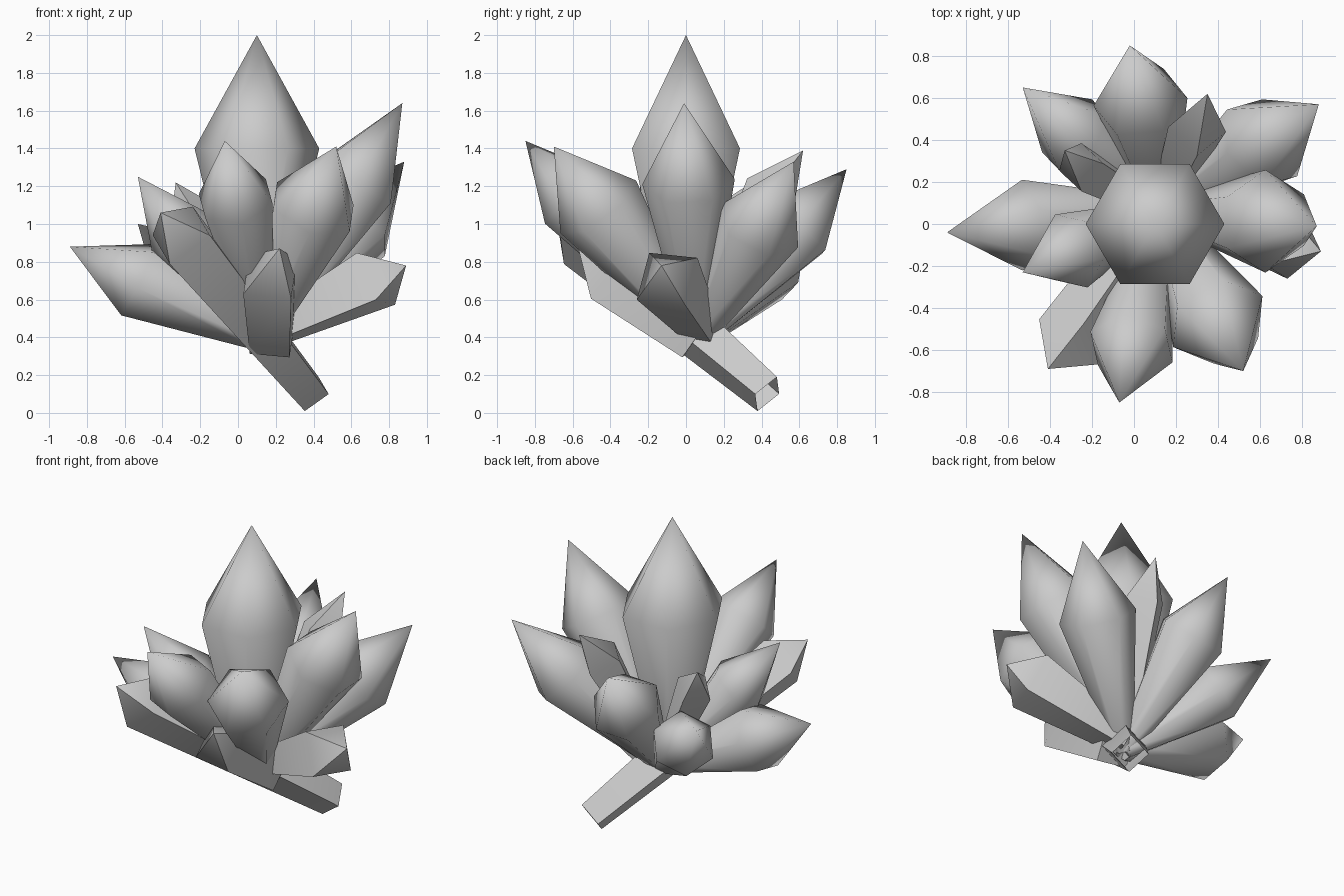
import bpy, bmesh, math
from mathutils import Vector

cube = bpy.data.objects.get("Cube")
if cube:
    bpy.data.objects.remove(cube)

stone = bpy.data.materials.new("grey_crystal")
stone.use_nodes = True
stone.diffuse_color = (0.6, 0.6, 0.6, 1)
stone.node_tree.nodes["Principled BSDF"].inputs["Base Color"].default_value = (0.6, 0.6, 0.6, 1)

ROOT = Vector((0.13, 0.06, 0.38))


def crystal(name, tip, radius, waist, sides=6, turn=0, root=ROOT, root_radius=0.06,
            sharp_ridges=False, open_root=False):
    """Prism widening from root to the waist centre, closed by a pyramid to the tip."""
    root, tip, waist = Vector(root), Vector(tip), Vector(waist)
    along = (waist - root).normalized()
    side = (Vector((1, 0, 0)) - along * along.x).normalized()
    other = along.cross(side)
    bm = bmesh.new()

    def ring(centre, r):
        angles = [math.radians(turn) + math.tau * i / sides for i in range(sides)]
        return [bm.verts.new(centre + (side * math.cos(a) + other * math.sin(a)) * r)
                for a in angles]

    low, high = ring(root, root_radius), ring(waist, radius)
    point = bm.verts.new(tip)
    for i in range(sides):
        j = (i + 1) % sides
        for corners in ((low[i], low[j], high[j], high[i]), (high[i], high[j], point)):
            bm.faces.new(corners).smooth = True
    if sharp_ridges:
        # Only the edges round the waist blend; the long ridges stay crisp
        for edge in bm.edges:
            edge.smooth = all(v in high for v in edge.verts)
    if not open_root:
        bm.faces.new(low[::-1])
    bmesh.ops.recalc_face_normals(bm, faces=bm.faces)
    mesh = bpy.data.meshes.new(name)
    bm.to_mesh(mesh)
    bm.free()
    mesh.materials.append(stone)
    bpy.context.collection.objects.link(bpy.data.objects.new(name, mesh))


def spear(name, tip, radius, shoulder, turn=0):
    """Large six-sided crystal whose waist lies on the line from ROOT to tip."""
    crystal(name, tip, radius, ROOT.lerp(Vector(tip), shoulder), turn=turn)


def shard(name, tip, radius, waist, **options):
    """Small four-sided crystal with a stubby, off-centre tip."""
    crystal(name, tip, radius, waist, sides=4, sharp_ridges=True, **options)


# Central spire
crystal("main_crystal", (0.1, 0, 2), 0.33, (0.1, 0, 1.4), root=(0.1, 0, 0.38), root_radius=0.08)

# Large pointed crystals fanned around the spire
spear("left_crystal", (0.87, -0.01, 1.64), 0.245, 0.67, turn=30)
spear("back_left_crystal", (0.88, 0.57, 1.33), 0.235, 0.64, turn=30)
spear("back_crystal", (-0.02, 0.85, 1.29), 0.225, 0.66)
spear("back_right_crystal", (-0.53, 0.65, 1.0), 0.2, 0.62)
spear("right_crystal", (-0.89, -0.04, 0.88), 0.22, 0.65, turn=30)
spear("upper_right_crystal", (-0.53, -0.23, 1.25), 0.19, 0.65)
spear("front_crystal", (-0.07, -0.85, 1.44), 0.21, 0.71, turn=-20)
spear("front_left_crystal", (0.52, -0.7, 1.41), 0.245, 0.69, turn=25)

# Stubby shards between them
shard("back_shard", (0.35, 0.62, 1.39), 0.14, (0.3, 0.45, 1.18))
shard("small_back_shard", (-0.33, 0.35, 1.22), 0.12, (-0.25, 0.27, 1.06))
shard("low_left_shard", (0.89, -0.13, 0.78), 0.195, (0.73, -0.1, 0.71),
      root=(0.15, 0.1, 0.42), root_radius=0.1)
shard("low_front_shard", (0.22, -0.57, 0.87), 0.18, (0.17, -0.42, 0.72), turn=38,
      root=(0.18, 0.05, 0.39), root_radius=0.15)

# Long shard passing under the whole cluster, hollow at its lower end
shard("long_shard", (-0.41, -0.69, 1.06), 0.185, (-0.3, -0.56, 0.94), turn=-22,
      root=(0.39, 0.43, 0.1), root_radius=0.11, open_root=True)
